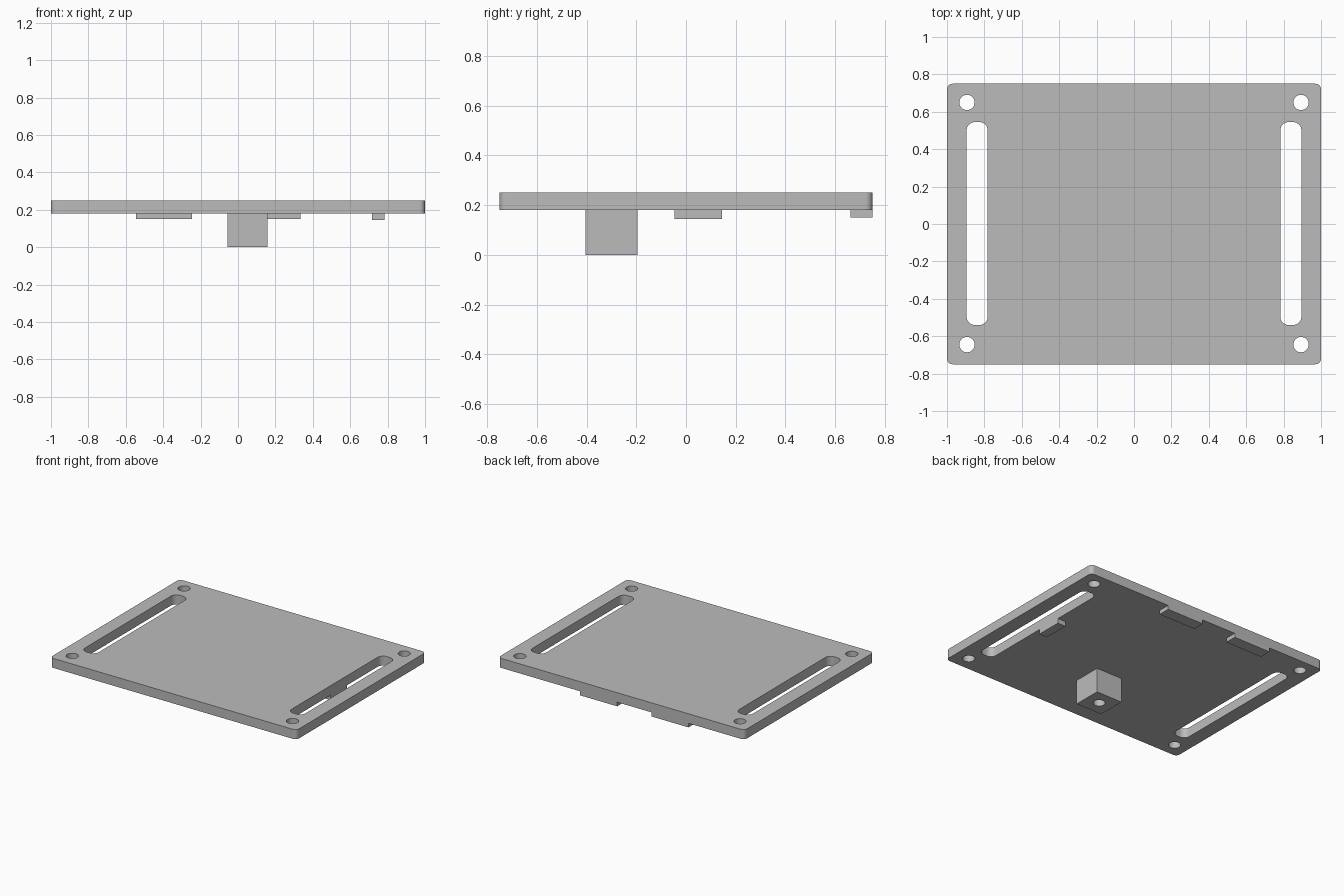
import bpy, bmesh
from math import cos, sin, pi

cube = bpy.data.objects.get("Cube")
if cube:
    bpy.data.objects.remove(cube, do_unlink=True)

grey = bpy.data.materials.new("plain grey")
grey.use_nodes = True
colour = (0.5, 0.5, 0.5, 1)
grey.diffuse_color = colour
grey.node_tree.nodes["Principled BSDF"].inputs["Base Color"].default_value = colour


def prism(name, x, y, z, radius=0, steps=8):
    """Upright block between the x, y and z limits, with rounded vertical corners."""
    bm = bmesh.new()
    points = []
    for i, (sx, sy) in enumerate(((1, 1), (-1, 1), (-1, -1), (1, -1))):
        cx = x[1] - radius if sx > 0 else x[0] + radius
        cy = y[1] - radius if sy > 0 else y[0] + radius
        for k in range(steps + 1 if radius else 1):
            a = (i + k / steps) * pi / 2
            points.append((cx + radius * cos(a), cy + radius * sin(a), z[0]))
    face = bm.faces.new([bm.verts.new(p) for p in points])
    top = bmesh.ops.extrude_face_region(bm, geom=[face])["geom"]
    bmesh.ops.translate(bm, vec=(0, 0, z[1] - z[0]),
                        verts=[v for v in top if isinstance(v, bmesh.types.BMVert)])
    bmesh.ops.remove_doubles(bm, verts=bm.verts, dist=1e-5)
    bmesh.ops.recalc_face_normals(bm, faces=bm.faces)
    return finish(name, bm)


def cylinder(name, x, y, z, radius):
    bm = bmesh.new()
    bmesh.ops.create_cone(bm, cap_ends=True, segments=32, radius1=radius,
                          radius2=radius, depth=z[1] - z[0])
    bmesh.ops.translate(bm, vec=(x, y, sum(z) / 2), verts=bm.verts)
    return finish(name, bm)


def finish(name, bm):
    mesh = bpy.data.meshes.new(name)
    bm.to_mesh(mesh)
    bm.free()
    mesh.materials.append(grey)
    ob = bpy.data.objects.new(name, mesh)
    bpy.context.collection.objects.link(ob)
    return ob


def cut(ob, cutters):
    """Subtract the cutters, then remove them."""
    bpy.ops.object.select_all(action='DESELECT')
    bpy.context.view_layer.objects.active = ob
    ob.select_set(True)
    for cutter in cutters:
        mod = ob.modifiers.new("cut", 'BOOLEAN')
        mod.object = cutter
        mod.solver = 'EXACT'
        bpy.ops.object.modifier_apply(modifier=mod.name)
        bpy.data.objects.remove(cutter, do_unlink=True)
    bpy.ops.object.shade_smooth_by_angle()


BASE, TOP = 0.18, 0.25
through = (BASE - 0.1, TOP + 0.1)

# Plate with a slot along each side and a screw hole in each corner
plate = prism("plate", (-1, 1), (-0.75, 0.75), (BASE, TOP), 0.03)
cutters = []
for side in (-1, 1):
    limits = sorted((side * 0.782, side * 0.895))
    cutters.append(prism("slot_cutter", limits, (-0.54, 0.545), through, 0.045))
    for y in (-0.645, 0.65):
        cutters.append(cylinder("hole_cutter", side * 0.893, y, through, 0.041))
cut(plate, cutters)

# Post under the plate with a blind hole in its foot
post = prism("post", (-0.055, 0.157), (-0.405, -0.195), (0, BASE))
cut(post, [cylinder("post_hole_cutter", 0.051, -0.3, (-0.1, 0.14), 0.04)])

# Tabs under the back edge, and one beside the left slot
prism("back_tab_right", (-0.545, -0.245), (0.662, 0.75), (0.15, BASE))
prism("back_tab_left", (0.033, 0.333), (0.662, 0.75), (0.15, BASE))
prism("slot_tab", (0.717, 0.782), (-0.047, 0.145), (0.145, BASE))
